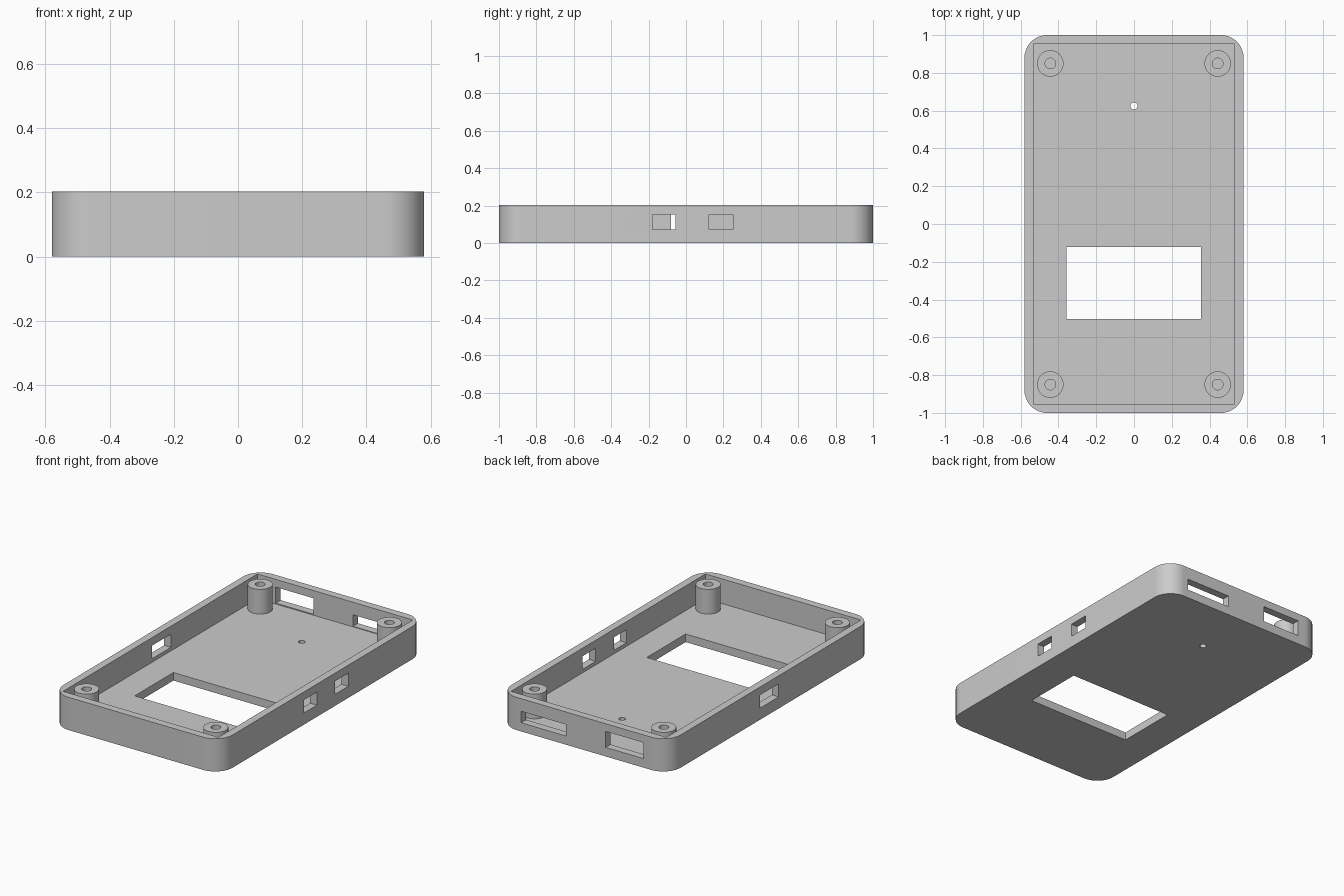
import bpy, bmesh
from math import sin, cos, pi
from mathutils import Vector

cube = bpy.data.objects.get("Cube")
if cube:
    bpy.data.objects.remove(cube, do_unlink=True)

HALF_X, HALF_Y, HEIGHT = 0.58, 1.0, 0.203
CORNER, FLOOR = 0.12, 0.05
IN_X, IN_Y = 0.533, 0.952

grey = bpy.data.materials.new("light grey plastic")
grey.use_nodes = True
grey.diffuse_color = (0.6, 0.6, 0.6, 1)
grey.node_tree.nodes["Principled BSDF"].inputs["Base Color"].default_value = grey.diffuse_color


def make_object(name, bm):
    bmesh.ops.recalc_face_normals(bm, faces=bm.faces)
    mesh = bpy.data.meshes.new(name)
    bm.to_mesh(mesh)
    bm.free()
    mesh.materials.append(grey)
    obj = bpy.data.objects.new(name, mesh)
    bpy.context.collection.objects.link(obj)
    return obj


def prism(name, outline, z0, z1):
    """Extrude a flat outline from z0 to z1."""
    bm = bmesh.new()
    face = bm.faces.new([bm.verts.new((x, y, z0)) for x, y in outline])
    new = bmesh.ops.extrude_face_region(bm, geom=[face])["geom"]
    top = [v for v in new if isinstance(v, bmesh.types.BMVert)]
    bmesh.ops.translate(bm, verts=top, vec=(0, 0, z1 - z0))
    return make_object(name, bm)


def box(name, x0, x1, y0, y1, z0, z1):
    return prism(name, [(x0, y0), (x1, y0), (x1, y1), (x0, y1)], z0, z1)


def arc(cx, cy, r, start, sweep, steps):
    return [(cx + r * cos(start + sweep * i / steps),
             cy + r * sin(start + sweep * i / steps)) for i in range(steps + 1)]


def smooth(obj):
    bpy.ops.object.select_all(action="DESELECT")
    obj.select_set(True)
    bpy.context.view_layer.objects.active = obj
    bpy.ops.object.shade_smooth_by_angle(angle=pi / 6)


def cut(obj, cutter):
    """Subtract the cutter, apply the result and discard the cutter."""
    cutter.hide_render = True
    mod = obj.modifiers.new("cut", "BOOLEAN")
    mod.operation, mod.solver, mod.object = "DIFFERENCE", "EXACT", cutter
    bpy.context.view_layer.objects.active = obj
    bpy.ops.object.modifier_apply(modifier=mod.name)
    bpy.data.objects.remove(cutter, do_unlink=True)


# Case body: rounded outside
outline = []
for i, (sx, sy) in enumerate([(1, 1), (-1, 1), (-1, -1), (1, -1)]):
    outline += arc(sx * (HALF_X - CORNER), sy * (HALF_Y - CORNER), CORNER, i * pi / 2, pi / 2, 16)
case = prism("case_body", outline, 0, HEIGHT)

# Square-cornered cavity, open at the top
cut(case, box("cavity_cutter", -IN_X, IN_X, -IN_Y, IN_Y, FLOOR, 0.4))

# Display window and small indicator hole in the floor
cut(case, box("window_cutter", -0.357, 0.355, -0.503, -0.123, -0.1, 0.1))
cut(case, prism("indicator_cutter", arc(0, 0.625, 0.019, 0, 2 * pi, 32)[:-1], -0.1, 0.1))

# Side slots: two on the left wall, one on the right wall
for y0, y1 in [(-0.18, -0.055), (0.123, 0.252)]:
    cut(case, box("left_slot_cutter", 0.5, 0.7, y0, y1, 0.072, 0.153))
cut(case, box("right_slot_cutter", -0.7, -0.5, -0.08, 0.105, 0.072, 0.153))

# Connector slots in the back wall
cut(case, box("wide_slot_cutter", 0.122, 0.43, 0.9, 1.1, 0.054, 0.125))
cut(case, box("tall_slot_cutter", -0.408, -0.149, 0.9, 1.1, 0.056, 0.155))
smooth(case)

# Hollow screw posts in the four corners
for x, side in [(0.443, "left"), (-0.443, "right")]:
    for y, end in [(0.85, "back"), (-0.85, "front")]:
        bm = bmesh.new()
        ring = [bm.verts.new((r, 0, z)) for r, z in
                [(0.07, FLOOR - 0.01), (0.07, HEIGHT), (0.028, HEIGHT), (0.028, FLOOR - 0.01)]]
        edges = [bm.edges.new((ring[i], ring[(i + 1) % 4])) for i in range(4)]
        bmesh.ops.spin(bm, geom=ring + edges, axis=(0, 0, 1), cent=(0, 0, 0),
                       angle=2 * pi, steps=48, use_merge=True)
        bmesh.ops.remove_doubles(bm, verts=bm.verts, dist=0.0001)
        bmesh.ops.translate(bm, verts=bm.verts, vec=Vector((x, y, 0)))
        smooth(make_object(f"{end}_{side}_screw_post", bm))
